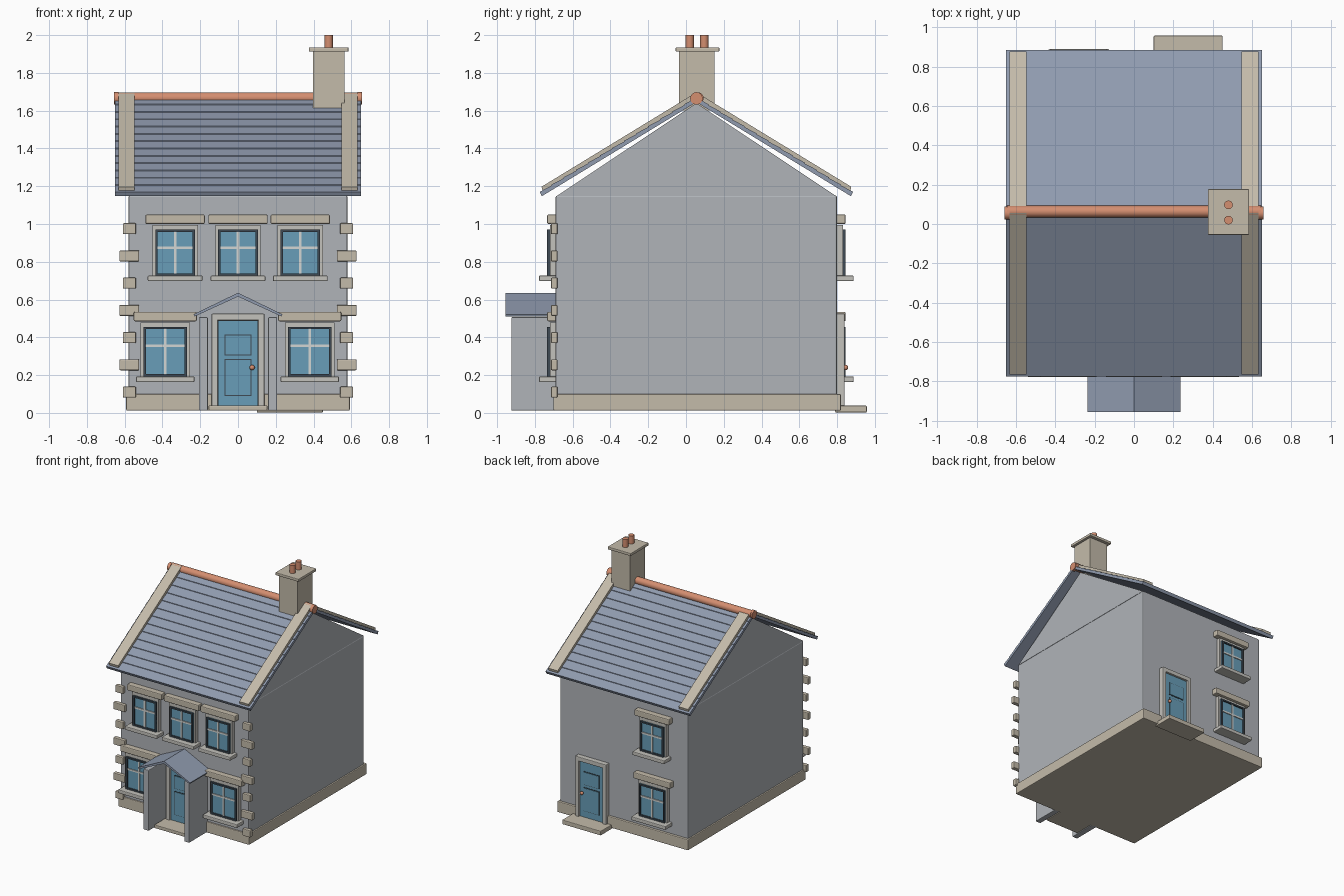
import bpy, bmesh, math
from mathutils import Vector

if "Cube" in bpy.data.objects:
    bpy.data.objects.remove(bpy.data.objects["Cube"])


def material(name, rgb):
    m = bpy.data.materials.new(name)
    lin = [((c / 255 + 0.055) / 1.055) ** 2.4 for c in rgb]
    m.diffuse_color = (*lin, 1)
    m.use_nodes = True
    m.node_tree.nodes["Principled BSDF"].inputs["Base Color"].default_value = m.diffuse_color
    return m


WALL = material("grey render", (176, 180, 185))
STONE = material("beige stone", (196, 187, 170))
TRIM = material("pale stone trim", (196, 194, 188))
SLATE = material("blue slate", (144, 155, 175))
CLAY = material("terracotta", (212, 142, 112))
BLUE = material("window and door blue", (104, 158, 184))
DARK = material("dark sash", (62, 74, 84))
WHITE = material("white glazing bar", (212, 214, 212))


def finish(name, bm, mat, bevel=0):
    bmesh.ops.recalc_face_normals(bm, faces=bm.faces)
    me = bpy.data.meshes.new(name)
    bm.to_mesh(me)
    bm.free()
    me.materials.append(mat)
    ob = bpy.data.objects.new(name, me)
    bpy.context.collection.objects.link(ob)
    if bevel:
        b = ob.modifiers.new("soft edges", 'BEVEL')
        b.width = bevel
        b.segments = 2
    return ob


def box(name, xs, ys, zs, mat, bevel=0):
    bm = bmesh.new()
    bmesh.ops.create_cube(bm, size=1)
    for v in bm.verts:
        v.co = Vector([sum(r) / 2 + c * abs(r[1] - r[0]) for r, c in zip((xs, ys, zs), v.co)])
    return finish(name, bm, mat, bevel)


def prism(name, profile, lo, hi, axis, mat):
    """Extrude a 2D profile along x (profile is y,z) or y (profile is x,z)."""
    bm = bmesh.new()
    pts = [(lo, a, b) if axis == 'x' else (a, lo, b) for a, b in profile]
    f = bm.faces.new([bm.verts.new(p) for p in pts])
    ext = bmesh.ops.extrude_face_region(bm, geom=[f])['geom']
    d = Vector((hi - lo, 0, 0)) if axis == 'x' else Vector((0, hi - lo, 0))
    bmesh.ops.translate(bm, vec=d, verts=[g for g in ext if isinstance(g, bmesh.types.BMVert)])
    return finish(name, bm, mat)


def cylinder(name, loc, r, depth, mat, along_x=False):
    rot = (0, math.pi / 2, 0) if along_x else (0, 0, 0)
    bpy.ops.mesh.primitive_cylinder_add(vertices=24, radius=r, depth=depth, location=loc, rotation=rot)
    ob = bpy.context.object
    ob.name = name
    ob.data.materials.append(mat)
    bpy.ops.object.shade_smooth_by_angle()


FRONT, BACK, MID = -0.69, 0.80, 0.055

# Walls, gable and plinth
box("walls", (-0.58, 0.58), (FRONT, BACK), (0.02, 1.15), WALL, 0.008)
prism("gable", [(FRONT + 0.005, 1.148), (BACK - 0.005, 1.148), (MID, 1.64)], -0.58, 0.58, 'x', WALL)
box("plinth", (-0.592, 0.592), (-0.702, 0.82), (0.012, 0.10), STONE, 0.006)

# Corner stones on the front, alternating short and long
for i in range(7):
    z = 0.11 + i * 0.1442
    x0, x1 = (0.54, 0.61) if i % 2 == 0 else (0.523, 0.628)
    for s in (-1, 1):
        box("corner_stone", (s * x0, s * x1), (-0.715, -0.68), (z - 0.029, z + 0.029), STONE, 0.006)


def window(cx, wall, s, w, z0, z1, bar_z):
    """Stone surround, dark sash, glass, glazing bars, lintel and sill."""
    def part(name, xa, xb, za, zb, depth, mat, bevel=0):
        box(name, (cx + xa, cx + xb), (wall - s * 0.01, wall + s * depth), (za, zb), mat, bevel)
    o = w + 0.015
    for side in (-1, 1):
        part("window_surround_side", side * w, side * o, z0 - 0.01, z1 + 0.022, 0.03, TRIM)
        part("window_sash_side", side * (w - 0.013), side * w, z0, z1, 0.045, DARK)
    part("window_surround_top", -o, o, z1, z1 + 0.024, 0.03, TRIM)
    part("window_sash_top", -w, w, z1 - 0.012, z1, 0.045, DARK)
    part("window_sash_bottom", -w, w, z0, z0 + 0.012, 0.045, DARK)
    part("window_glass", -w, w, z0, z1, 0.034, BLUE)
    part("window_bar_vertical", -0.007, 0.007, z0 + 0.012, z1 - 0.012, 0.041, WHITE)
    part("window_bar_horizontal", -w + 0.013, w - 0.013, bar_z - 0.007, bar_z + 0.007, 0.041, WHITE)
    part("window_lintel", -w - 0.052, w + 0.052, z1 + 0.03, z1 + 0.08, 0.045, STONE, 0.007)
    part("window_sill", -w - 0.04, w + 0.04, z0 - 0.03, z0, 0.088, TRIM, 0.006)


for cx in (-0.333, 0, 0.33):
    window(cx, FRONT, -1, 0.105, 0.727, 0.97, 0.875)
for cx in (-0.385, 0.38):
    window(cx, FRONT, -1, 0.115, 0.193, 0.455, 0.355)
window(-0.28, BACK, 1, 0.105, 0.727, 0.97, 0.875)
window(-0.28, BACK, 1, 0.115, 0.193, 0.455, 0.355)


def door(cx, wall, s, knob_side):
    """Panelled door with surround and round knob."""
    def part(name, xa, xb, za, zb, depth, mat, bevel=0):
        box(name, (cx + xa, cx + xb), (wall - s * 0.01, wall + s * depth), (za, zb), mat, bevel)
    for side in (-1, 1):
        part("door_surround_side", side * 0.107, side * 0.14, 0.03, 0.525, 0.04, TRIM, 0.005)
    part("door_surround_top", -0.14, 0.14, 0.49, 0.525, 0.04, TRIM, 0.005)
    part("door_gap", -0.108, 0.108, 0.035, 0.492, 0.022, DARK)
    part("door_leaf", -0.103, 0.103, 0.04, 0.486, 0.028, BLUE)
    for za, zb in ((0.09, 0.285), (0.305, 0.415)):
        part("door_panel_groove", -0.072, 0.072, za, zb, 0.030, DARK)
        part("door_panel", -0.067, 0.067, za + 0.005, zb - 0.005, 0.034, BLUE)
    bpy.ops.mesh.primitive_uv_sphere_add(segments=16, ring_count=8, radius=0.014,
                                         location=(cx + knob_side * 0.075, wall + s * 0.045, 0.24))
    knob = bpy.context.object
    knob.name = "door_knob"
    knob.data.materials.append(CLAY)
    bpy.ops.object.shade_smooth_by_angle()


door(0, FRONT, -1, 1)
door(0.275, BACK, 1, 1)

# Doorsteps
box("front_step", (-0.155, 0.155), (-0.86, -0.68), (0.012, 0.04), STONE, 0.005)
box("back_step", (0.10, 0.45), (0.79, 0.957), (0.002, 0.038), STONE, 0.005)

# Porch side walls and pitched porch roof
for s in (-1, 1):
    box("porch_wall", (s * 0.16, s * 0.207), (-0.925, -0.68), (0.012, 0.507), WALL, 0.005)
prism("porch_roof", [(-0.235, 0.522), (0, 0.636), (0.235, 0.522), (0.23, 0.51), (0, 0.616), (-0.23, 0.51)],
      -0.955, -0.68, 'y', SLATE)

# Roof slopes with stepped slate courses, and stone copings over both verges
SLOPE, RUN, COURSES = 0.606, 0.83, 13
for s, side in ((-1, "front"), (1, "back")):
    prof = [(MID, 1.645), (MID, 1.668)]
    for i in range(COURSES):
        d = RUN * (i + 1) / COURSES
        z = 1.668 - SLOPE * d
        prof.append((MID + s * d, z + 0.005))
        if i < COURSES - 1:
            prof.append((MID + s * d, z))
    prof.append((MID + s * (RUN - 0.012), 1.643 - SLOPE * (RUN - 0.012)))
    prism(side + "_roof_slope", prof, -0.65, 0.65, 'x', SLATE)
    coping = [(MID, 1.65), (MID, 1.697), (MID + s * 0.82, 1.694 - SLOPE * 0.82),
              (MID + s * 0.81, 1.65 - SLOPE * 0.81)]
    for e in (-1, 1):
        prism(side + "_roof_coping", coping, e * 0.547, e * 0.632, 'x', STONE)

# Ridge roll with end collars
cylinder("ridge_roll", (0, MID + 0.008, 1.667), 0.030, 1.29, CLAY, True)
for s in (-1, 1):
    cylinder("ridge_end", (s * 0.645, MID, 1.665), 0.033, 0.025, CLAY, True)

# Chimney stack, cap and pots
box("chimney_stack", (0.398, 0.565), (-0.037, 0.152), (1.60, 1.915), STONE)
box("chimney_cap", (0.375, 0.585), (-0.055, 0.177), (1.912, 1.935), STONE, 0.005)
for y in (0.02, 0.097):
    cylinder("chimney_pot", (0.48, y, 1.96), 0.022, 0.08, CLAY)
